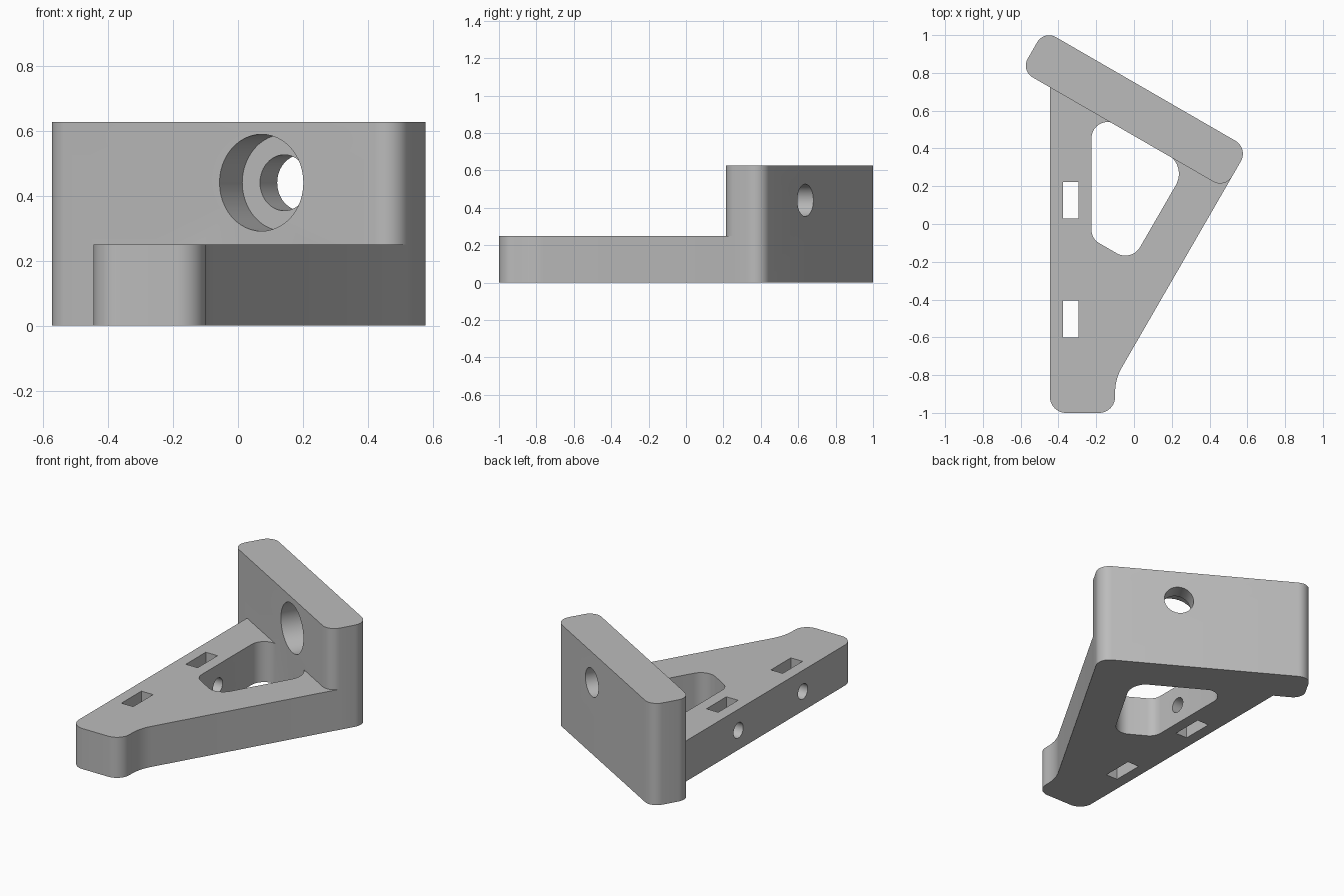
import bpy, bmesh, math
from mathutils import Vector, Matrix

if "Cube" in bpy.data.objects:
    bpy.data.objects.remove(bpy.data.objects["Cube"])

# Directions along the slanted wall and out of its back
ALONG = Vector((math.cos(math.pi / 6), -0.5))
OUT = Vector((0.5, math.cos(math.pi / 6)))
SIDE, FRONT, BACK = 0.324, 0.404, 0.65

grey = bpy.data.materials.new("grey")
grey.use_nodes = True
grey.diffuse_color = (0.5, 0.5, 0.5, 1)
grey.node_tree.nodes["Principled BSDF"].inputs["Base Color"].default_value = (0.5, 0.5, 0.5, 1)


def wall_point(u, n):
    return ALONG * u + OUT * n


def at_x(x, n):
    """Point with the given x on the line at distance n along OUT."""
    return Vector((x, (n - OUT.x * x) / OUT.y))


def rounded(corners, steps=10):
    """Outline from (point, radius) pairs, with each corner filleted."""
    out = []
    for i, (p, r) in enumerate(corners):
        p = Vector(p)
        if r == 0:
            out.append(p)
            continue
        a = (Vector(corners[i - 1][0]) - p).normalized()
        b = (Vector(corners[(i + 1) % len(corners)][0]) - p).normalized()
        half = a.angle(b) / 2
        centre = p + (a + b).normalized() * (r / math.sin(half))
        start = p + a * (r / math.tan(half)) - centre
        end = p + b * (r / math.tan(half)) - centre
        sweep = math.pi - 2 * half
        for k in range(steps + 1):
            t = k / steps
            v = (start * math.sin((1 - t) * sweep) + end * math.sin(t * sweep)) / math.sin(sweep)
            out.append(centre + v)
    return out


def finish(name, bm):
    bmesh.ops.recalc_face_normals(bm, faces=bm.faces)
    mesh = bpy.data.meshes.new(name)
    bm.to_mesh(mesh)
    bm.free()
    mesh.materials.append(grey)
    obj = bpy.data.objects.new(name, mesh)
    bpy.context.collection.objects.link(obj)
    return obj


def prism(name, outline, z0, z1):
    bm = bmesh.new()
    face = bm.faces.new([bm.verts.new((p[0], p[1], z0)) for p in outline])
    top = bmesh.ops.extrude_face_region(bm, geom=[face])["geom"]
    bmesh.ops.translate(bm, vec=(0, 0, z1 - z0),
                        verts=[v for v in top if isinstance(v, bmesh.types.BMVert)])
    return finish(name, bm)


def rod(name, start, end, radius):
    start, end = Vector(start), Vector(end)
    axis = end - start
    place = Matrix.Translation((start + end) / 2) @ axis.to_track_quat('Z', 'Y').to_matrix().to_4x4()
    bm = bmesh.new()
    bmesh.ops.create_cone(bm, cap_ends=True, segments=48, radius1=radius, radius2=radius,
                          depth=axis.length, matrix=place)
    return finish(name, bm)


def combine(target, tool, operation):
    bpy.context.view_layer.objects.active = target
    mod = target.modifiers.new(operation, 'BOOLEAN')
    mod.operation, mod.solver, mod.object = operation, 'EXACT', tool
    bpy.ops.object.modifier_apply(modifier=mod.name)
    bpy.data.objects.remove(tool)


# Flat tapered base, running a little way into the wall
knee_y = (ALONG.x * -0.1 - SIDE) / 0.5
bracket = prism("bracket", rounded([
    ((-0.445, -1), 0.085), ((-0.1, -1), 0.085), ((-0.1, knee_y), 0.27),
    (wall_point(SIDE, 0.55), 0), (at_x(-0.445, 0.55), 0)]), 0, 0.25)

# Large window through the base
window = prism("window_cutter", rounded([
    (at_x(-0.225, -0.18), 0.08), (wall_point(0.089, -0.18), 0.09),
    (wall_point(0.089, FRONT + 0.005), 0.12), (at_x(-0.225, FRONT + 0.005), 0.085)]), -0.1, 0.4)
combine(bracket, window, 'DIFFERENCE')

# Nut slots with screw holes from the straight side
for y in (0.125, -0.503):
    slot = prism("slot_cutter", [(-0.375, y - 0.097), (-0.295, y - 0.097),
                                 (-0.295, y + 0.097), (-0.375, y + 0.097)], -0.1, 0.4)
    combine(bracket, slot, 'DIFFERENCE')
    combine(bracket, rod("screw_cutter", (-0.6, y, 0.12), (-0.19, y, 0.12), 0.047), 'DIFFERENCE')

# Upright slanted wall
wall = prism("wall", rounded([
    (wall_point(-0.925, FRONT), 0.072), (wall_point(SIDE, FRONT), 0.072),
    (wall_point(SIDE, BACK), 0.08), (wall_point(-0.925, BACK), 0.072)]), 0, 0.627)
combine(bracket, wall, 'UNION')

# Counterbored bolt hole through the wall
for radius, n0, n1 in ((0.149, FRONT - 0.1, FRONT + 0.14), (0.086, FRONT, BACK + 0.1)):
    ends = [(*wall_point(-0.15, n), 0.44) for n in (n0, n1)]
    combine(bracket, rod("bolt_cutter", *ends, radius), 'DIFFERENCE')

# Smooth fillets and bores, crisp edges elsewhere
bpy.ops.object.select_all(action='DESELECT')
bracket.select_set(True)
bpy.context.view_layer.objects.active = bracket
bpy.ops.object.shade_smooth_by_angle(angle=math.radians(25))
